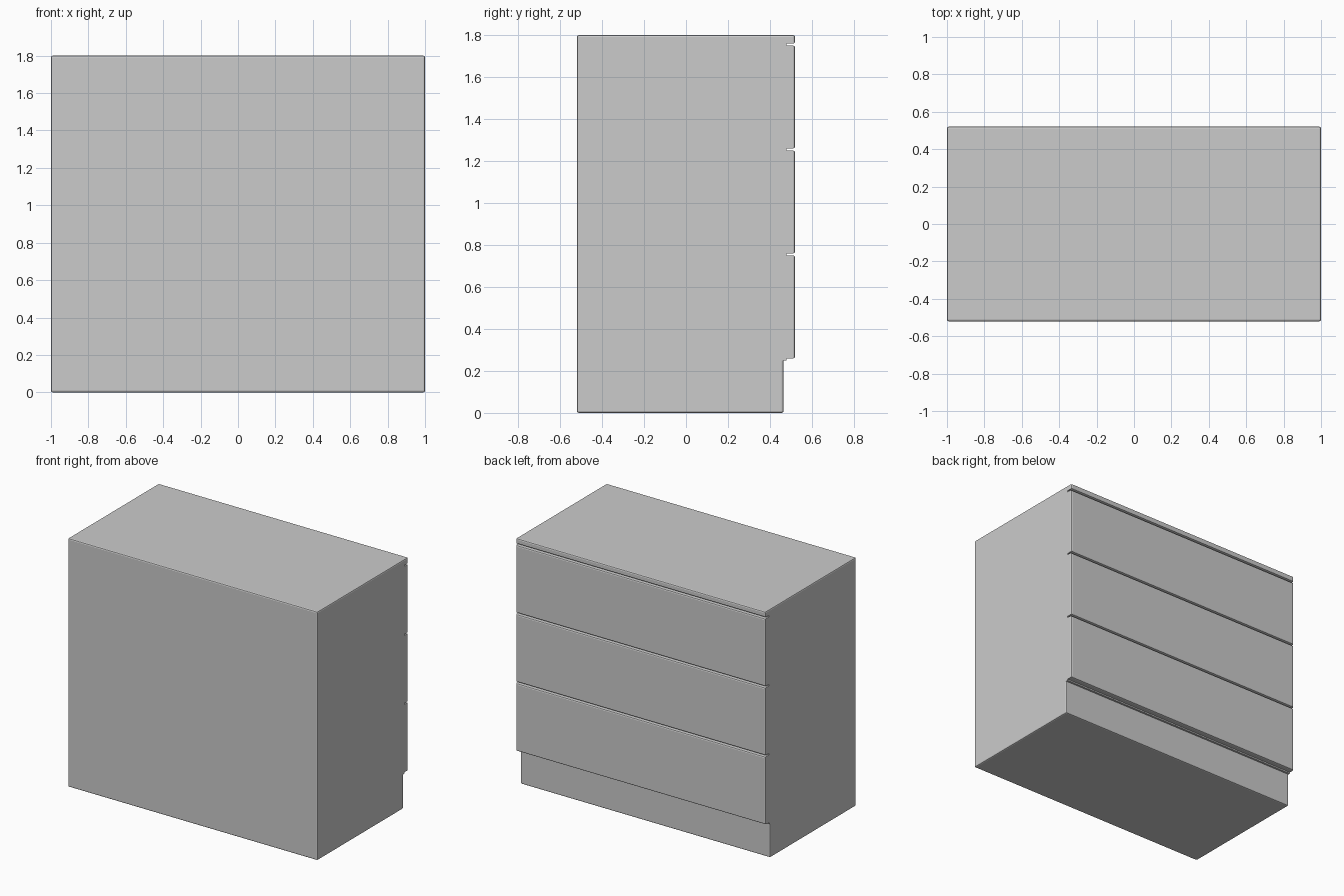
import bpy
import bmesh
from mathutils import Matrix, Vector

if "Cube" in bpy.data.objects:
    bpy.data.objects.remove(bpy.data.objects["Cube"])

HALF_X = 1.0
BACK_PANEL = -0.52   # plain side
CARCASS = 0.48       # bottom of the drawer gaps
FACE = 0.52          # outer face of drawers
BEVEL = 0.009


def bevelled_box(name, y, z, keep):
    """Full-width box; keep(a, b) picks which edges get rounded."""
    size = Vector((2 * HALF_X, y[1] - y[0], z[1] - z[0]))
    centre = Vector((0, sum(y) / 2, sum(z) / 2))
    bm = bmesh.new()
    bmesh.ops.create_cube(bm, size=1, matrix=Matrix.Translation(centre) @ Matrix.Diagonal(size).to_4x4())
    edges = [e for e in bm.edges if keep(*(v.co for v in e.verts))]
    bmesh.ops.bevel(bm, geom=edges, offset=BEVEL, segments=2, profile=0.5, affect='EDGES')
    mesh = bpy.data.meshes.new(name)
    bm.to_mesh(mesh)
    bm.free()
    obj = bpy.data.objects.new(name, mesh)
    bpy.context.collection.objects.link(obj)
    return obj


def vertical(a, b):
    return abs(a.z - b.z) > 0.001


def both(axis, value):
    return lambda a, b: abs(a[axis] - value) < 0.001 and abs(b[axis] - value) < 0.001


on_floor, on_top = both(2, 0.0), both(2, 1.8)
on_panel, on_face = both(1, BACK_PANEL), both(1, FACE)

# Recessed plinth, main carcass and overhanging top
bevelled_box("plinth", (BACK_PANEL, 0.465), (0, 0.25),
             lambda a, b: vertical(a, b) or on_floor(a, b))
bevelled_box("carcass", (BACK_PANEL, CARCASS), (0.25, 1.76),
             lambda a, b: vertical(a, b) and on_panel(a, b))
bevelled_box("top", (BACK_PANEL, FACE), (1.76, 1.8),
             lambda a, b: vertical(a, b) or on_top(a, b) or on_face(a, b))

# Three drawer fronts separated by narrow gaps
for i in range(3):
    low = 0.26 + 0.5 * i
    bevelled_box(f"drawer_front_{i + 1}", (CARCASS, FACE), (low, low + 0.49), on_face)
